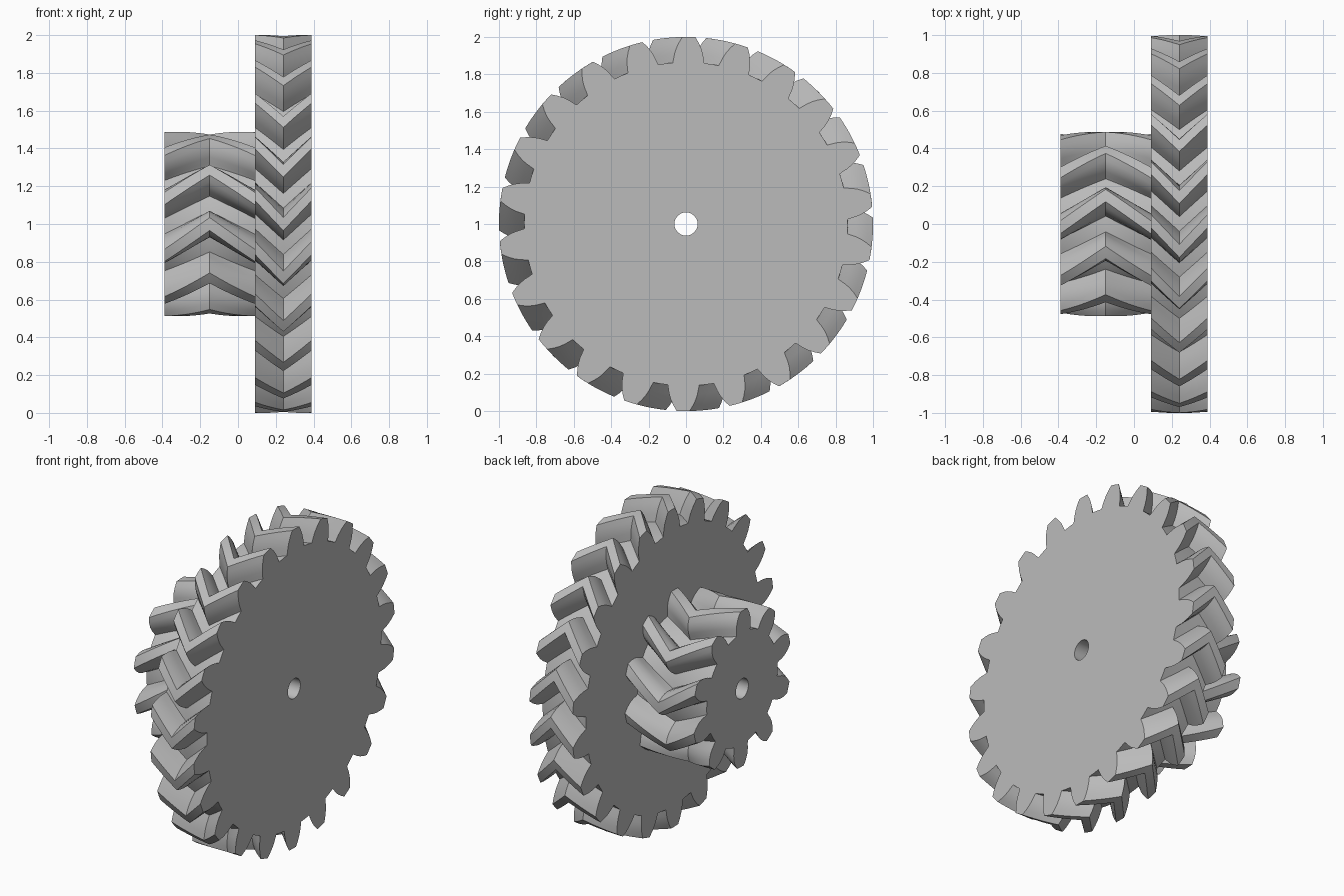
import bpy
import bmesh
from math import cos, sin, pi, radians

old = bpy.data.objects.get("Cube")
if old:
    bpy.data.objects.remove(old)

grey = bpy.data.materials.new("plain grey")
grey.use_nodes = True
colour = (0.5, 0.5, 0.5, 1)
grey.diffuse_color = colour
grey.node_tree.nodes["Principled BSDF"].inputs["Base Color"].default_value = colour

AXIS_Z = 1.0
BORE = 0.062
SLICES = 8  # per half of the chevron


def tooth_outline(teeth, flank):
    """Polar outline of the gear; flank lists (radius, half width in degrees) from root to tip."""
    one = [(r, -a) for r, a in flank] + [(flank[-1][0], 0)]
    one += [(r, a) for r, a in reversed(flank)]
    pitch = 360 / teeth
    one.append((flank[0][0], pitch / 2))  # middle of the valley floor
    return [(r, radians(a + i * pitch)) for i in range(teeth) for r, a in one]


def ring(bm, outline, x, turn):
    verts = [bm.verts.new((x, r * cos(a + turn), AXIS_Z + r * sin(a + turn)))
             for r, a in outline]
    return verts


def skin(bm, first, second):
    n = len(first)
    for i in range(n):
        j = (i + 1) % n
        bm.faces.new((first[i], first[j], second[j], second[i]))


def loop_edges(bm, verts):
    return [bm.edges.get((verts[i - 1], verts[i])) for i in range(len(verts))]


def herringbone_gear(name, x0, x1, teeth, flank, end_turn):
    """Double helical gear along x: the ends are turned against the middle."""
    bm = bmesh.new()
    outline = tooth_outline(teeth, flank)
    rings = []
    for i in range(2 * SLICES + 1):
        t = i / (2 * SLICES)
        turn = radians(end_turn) * abs(2 * t - 1)
        rings.append(ring(bm, outline, x0 + (x1 - x0) * t, turn))
    for a, b in zip(rings, rings[1:]):
        skin(bm, a, b)

    # shaft hole
    circle = [(BORE, 2 * pi * i / 48) for i in range(48)]
    bores = [ring(bm, circle, x, 0) for x in (x0, x1)]
    skin(bm, bores[1], bores[0])

    # flat end faces around the hole
    for outer, inner in ((rings[0], bores[0]), (rings[-1], bores[1])):
        edges = loop_edges(bm, outer) + loop_edges(bm, inner)
        bmesh.ops.triangle_fill(bm, edges=edges, use_beauty=True)
    bmesh.ops.recalc_face_normals(bm, faces=bm.faces)

    mesh = bpy.data.meshes.new(name)
    bm.to_mesh(mesh)
    bm.free()
    mesh.materials.append(grey)
    obj = bpy.data.objects.new(name, mesh)
    bpy.context.collection.objects.link(obj)
    bpy.ops.object.select_all(action="DESELECT")
    obj.select_set(True)
    bpy.context.view_layer.objects.active = obj
    bpy.ops.object.shade_smooth_by_angle(angle=radians(25))
    return obj


# large driven wheel
herringbone_gear("large_gear", 0.09, 0.39, 22,
                 [(0.865, 5.6), (0.88, 5.3), (0.91, 4.8), (0.94, 4.1), (0.97, 3.15), (1.0, 2.0)],
                 -200 / 22)

# small pinion on the same shaft
herringbone_gear("small_gear", -0.39, 0.09, 10,
                 [(0.352, 11.2), (0.37, 10.6), (0.40, 10.1), (0.43, 8.9), (0.46, 6.8), (0.488, 4.0)],
                 200 / 10)
